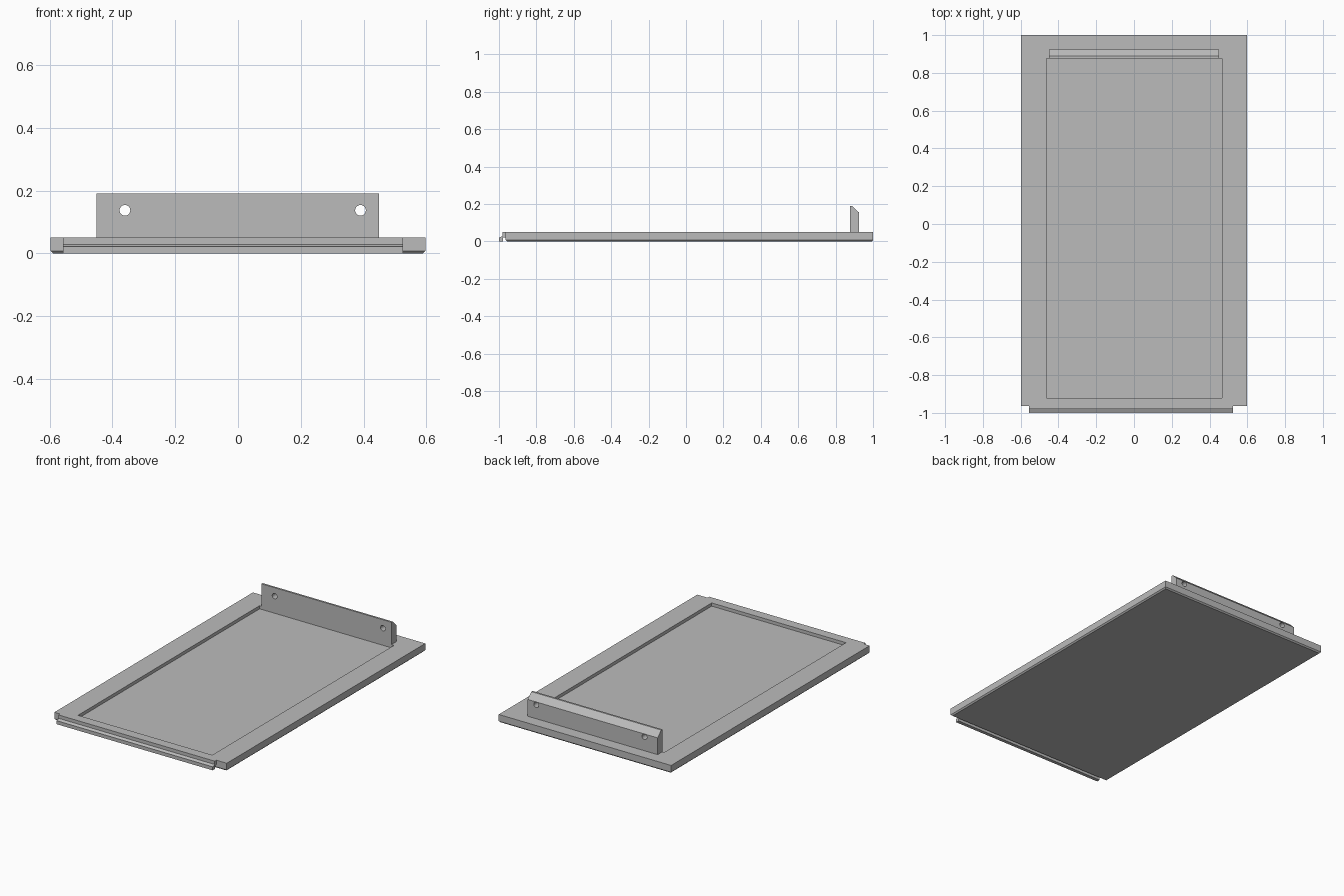
import bpy, bmesh, math
from mathutils import Vector

cube = bpy.data.objects.get("Cube")
if cube:
    bpy.data.objects.remove(cube, do_unlink=True)

grey = bpy.data.materials.new("plain_grey")
grey.use_nodes = True
colour = (0.5, 0.5, 0.5, 1)
grey.diffuse_color = colour
grey.node_tree.nodes["Principled BSDF"].inputs["Base Color"].default_value = colour


def finish(name, bm):
    bmesh.ops.recalc_face_normals(bm, faces=bm.faces)
    mesh = bpy.data.meshes.new(name)
    bm.to_mesh(mesh)
    bm.free()
    mesh.materials.append(grey)
    obj = bpy.data.objects.new(name, mesh)
    bpy.context.collection.objects.link(obj)
    return obj


def stacked_rectangles(name, rings):
    """Solid skinned over rectangles given as x0, x1, y0, y1, z."""
    bm = bmesh.new()
    loops = []
    for x0, x1, y0, y1, z in rings:
        corners = ((x0, y0), (x1, y0), (x1, y1), (x0, y1))
        loops.append([bm.verts.new((x, y, z)) for x, y in corners])
    for a, b in zip(loops, loops[1:]):
        for i in range(4):
            j = (i + 1) % 4
            bm.faces.new((a[i], a[j], b[j], b[i]))
    bm.faces.new(loops[0])
    bm.faces.new(loops[-1])
    return finish(name, bm)


def extruded_profile(name, profile, x0, x1):
    """Sweep a y-z profile along x."""
    bm = bmesh.new()
    face = bm.faces.new([bm.verts.new((x0, y, z)) for y, z in profile])
    swept = bmesh.ops.extrude_face_region(bm, geom=[face], use_keep_orig=True)
    verts = [g for g in swept["geom"] if isinstance(g, bmesh.types.BMVert)]
    bmesh.ops.translate(bm, verts=verts, vec=Vector((x1 - x0, 0, 0)))
    return finish(name, bm)


# Panel: chamfered underside, flat rim and shallow recess
half, front, back, top, cut = 0.597, -0.964, 1.0, 0.05, 0.008
recess = (-0.464, 0.466, -0.92, 0.877)
floor = 0.03
stacked_rectangles("tray_panel", [
    (-half + cut, half - cut, front + cut, back - cut, 0),
    (-half, half, front, back, cut),
    (-half, half, front, back, top),
    (*recess, top),
    (*recess, floor),
])

# Hooked lip along the front edge
extruded_profile("front_lip", [
    (front, top), (-0.98, top), (-0.98, 0.029), (-0.995, 0.022),
    (-1, 0.022), (-1, 0), (-0.978, 0), (-0.978, 0.022), (front, 0.022),
], -0.557, 0.525)

# Upright mounting rail with a sloped rear top edge
rail = extruded_profile("mounting_rail", [
    (0.877, floor), (0.877, 0.19), (0.889, 0.19), (0.925, 0.155), (0.925, floor),
], -0.451, 0.449)

# Screw holes through the rail
for x in (-0.36, 0.39):
    bpy.ops.mesh.primitive_cylinder_add(
        vertices=32, radius=0.017, depth=0.2,
        location=(x, 0.9, 0.137), rotation=(math.pi / 2, 0, 0))
    cutter = bpy.context.object
    cutter.name = "hole_cutter"
    cutter.hide_render = True
    mod = rail.modifiers.new("screw_hole", "BOOLEAN")
    mod.operation = "DIFFERENCE"
    mod.solver = "EXACT"
    mod.object = cutter
    bpy.context.view_layer.objects.active = rail
    bpy.ops.object.modifier_apply(modifier=mod.name)
    bpy.data.objects.remove(cutter, do_unlink=True)

# Smooth hole walls, crisp edges elsewhere
bpy.ops.object.select_all(action="DESELECT")
rail.select_set(True)
bpy.context.view_layer.objects.active = rail
bpy.ops.object.shade_smooth_by_angle(angle=math.radians(30))
